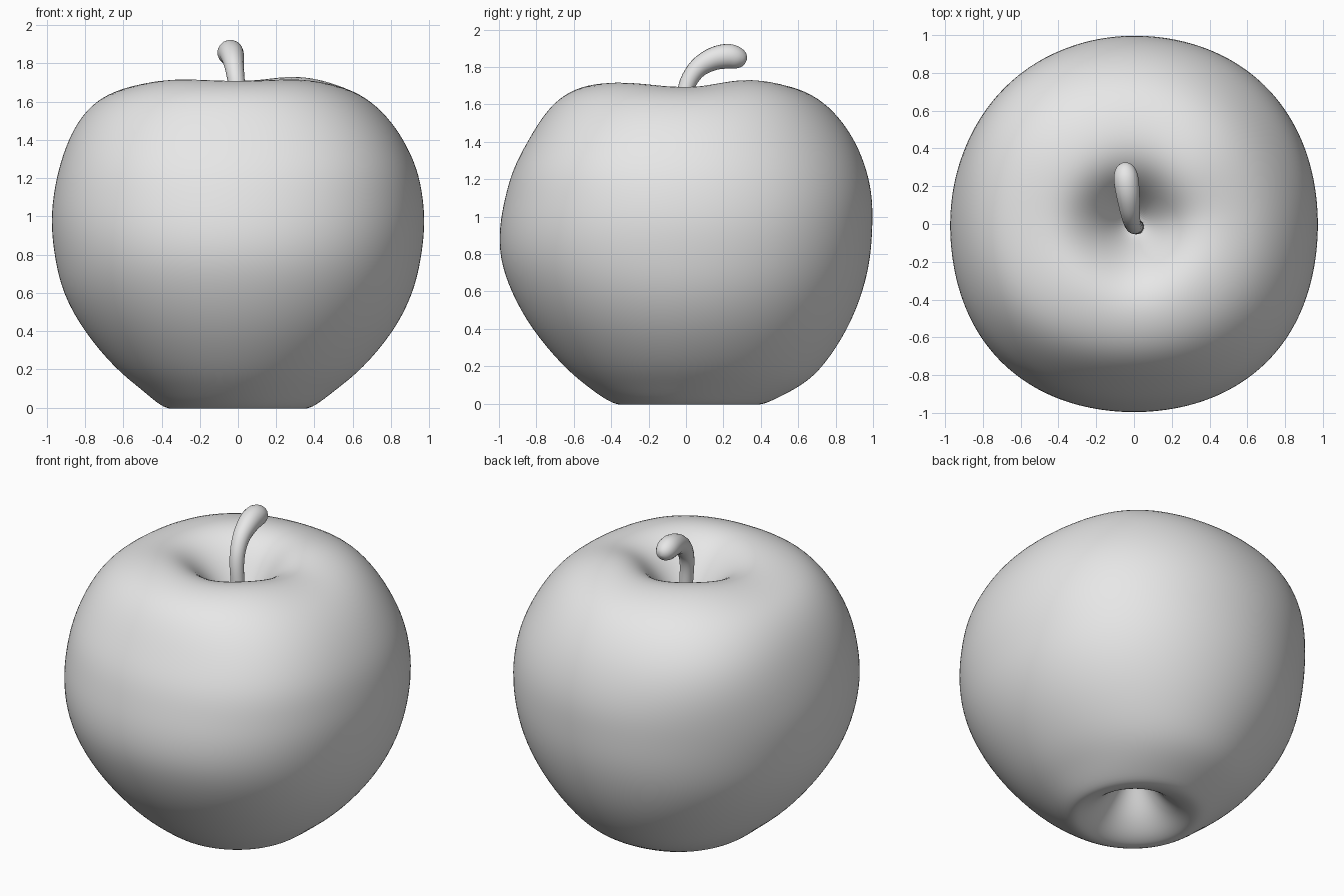
import bpy, bmesh, math

cube = bpy.data.objects.get("Cube")
if cube:
    bpy.data.objects.remove(cube)

grey = bpy.data.materials.new("pale grey")
grey.use_nodes = True
grey.diffuse_color = (0.8, 0.8, 0.8, 1)
grey.node_tree.nodes["Principled BSDF"].inputs["Base Color"].default_value = grey.diffuse_color

SEGMENTS = 48

# Rings from the lower hollow to the upper one:
# height, then radius towards left, back, right and front
RINGS = [
    (.27, .05, .05, .05, .05),
    (.2, .1, .1, .1, .1),
    (.1, .17, .17, .17, .17),
    (.03, .25, .25, .25, .25),
    (0, .31, .33, .31, .31),
    (-.01, .36, .4, .36, .36),
    (.02, .42, .47, .42, .43),
    (.1, .52, .63, .51, .54),
    (.2, .65, .74, .64, .66),
    (.4, .82, .87, .81, .83),
    (.6, .92, .95, .92, .94),
    (.78, .96, .99, .96, 1),
    (.95, .98, 1, .98, 1),
    (1.1, .97, 1, .97, .97),
    (1.25, .94, .97, .94, .93),
    (1.4, .87, .91, .89, .85),
    (1.53, .78, .82, .82, .77),
    (1.63, .67, .71, .72, .68),
    (1.69, .54, .57, .57, .56),
    (1.71, .4, .42, .42, .42),
    (1.67, .28, .3, .31, .3),
    (1.58, .19, .21, .21, .2),
    (1.47, .12, .14, .13, .12),
    (1.37, .06, .07, .06, .06),
]

# Lobes between the four directions, by sign of x and y:
# belly bulge, shoulder bulge, rim lift
LOBES = {
    (True, True): (.025, 0, .03),
    (False, True): (0, .06, .015),
    (False, False): (.03, .04, .015),
    (True, False): (.03, .05, .015),
}


def bell(z, centre, width):
    return math.exp(-((z - centre) / width) ** 2)


def ring_point(ring, angle):
    """Blend the four directional radii, then add the diagonal lobes."""
    z, left, back, right, front = ring
    c, s = math.cos(angle), math.sin(angle)
    r = (left if c > 0 else right) * c * c + (back if s > 0 else front) * s * s
    belly, shoulder, lift = LOBES[c > 0, s > 0]
    lobe = math.sin(2 * angle) ** 2
    r += lobe * min(1, r) ** 2 * (belly * bell(z, .9, .5) + shoulder * bell(z, 1.45, .3))
    rim = max(0, 1 - abs(z - 1.7) / .3)
    z += rim * (lift * lobe - .008 * math.cos(2 * angle))
    return r * c, r * s, z


# Fruit body
bm = bmesh.new()
loops = [[bm.verts.new(ring_point(ring, math.tau * i / SEGMENTS))
          for i in range(SEGMENTS)] for ring in RINGS]
bottom = bm.verts.new((0, 0, .29))
top = bm.verts.new((0, .01, 1.34))
for i in range(SEGMENTS):
    j = (i + 1) % SEGMENTS
    for low, high in zip(loops, loops[1:]):
        bm.faces.new((low[i], low[j], high[j], high[i]))
    bm.faces.new((bottom, loops[0][j], loops[0][i]))
    bm.faces.new((top, loops[-1][i], loops[-1][j]))
for face in bm.faces:
    face.smooth = True
mesh = bpy.data.meshes.new("fruit_body")
bm.to_mesh(mesh)
bm.free()
mesh.materials.append(grey)
body = bpy.data.objects.new("fruit_body", mesh)
bpy.context.collection.objects.link(body)
body.modifiers.new("smooth", "SUBSURF").levels = 2
body.modifiers["smooth"].render_levels = 2

# Curved stem with a thick rounded tip: x, y, z, radius
STEM = [
    (.015, -.015, 1.3, .04),
    (.012, -.015, 1.5, .04),
    (-.005, -.01, 1.68, .043),
    (-.02, .05, 1.79, .05),
    (-.03, .14, 1.845, .062),
    (-.04, .22, 1.86, .068),
    (-.045, .27, 1.85, .063),
    (-.048, .305, 1.842, .045),
    (-.05, .322, 1.838, .022),
    (-.05, .325, 1.837, .001),
]
curve = bpy.data.curves.new("stem", "CURVE")
curve.dimensions = "3D"
curve.bevel_depth = 1
curve.bevel_resolution = 6
curve.use_fill_caps = True
spline = curve.splines.new("NURBS")
spline.points.add(len(STEM) - 1)
for point, (x, y, z, radius) in zip(spline.points, STEM):
    point.co = (x, y, z, 1)
    point.radius = radius
spline.order_u = 3
spline.use_endpoint_u = True
spline.resolution_u = 8
curve.materials.append(grey)
stem = bpy.data.objects.new("stem", curve)
bpy.context.collection.objects.link(stem)
